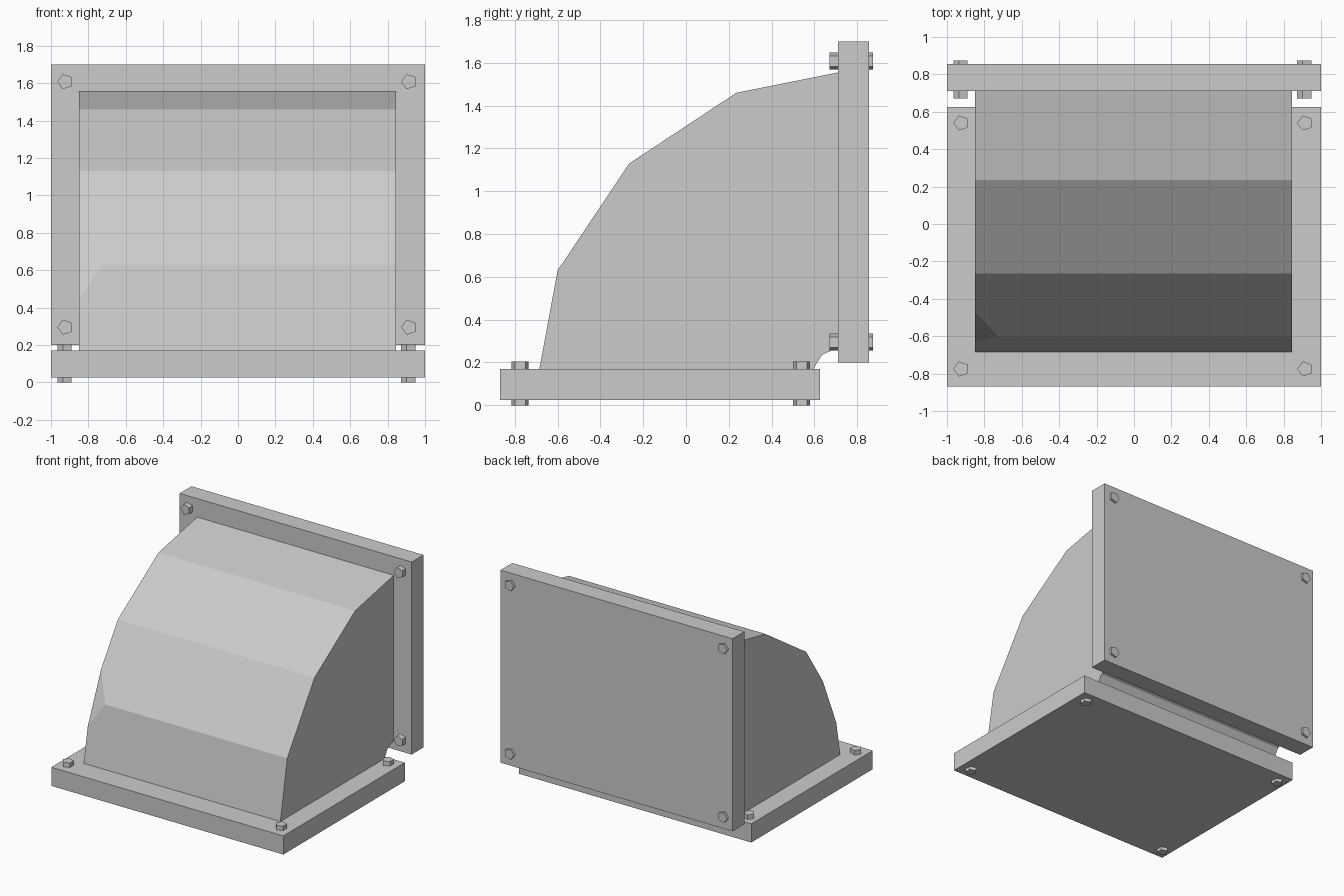
import bpy, bmesh, math
from mathutils import Vector

if "Cube" in bpy.data.objects:
    bpy.data.objects.remove(bpy.data.objects["Cube"])

grey = bpy.data.materials.new("light grey metal")
grey.use_nodes = True
colour = (0.6, 0.6, 0.6, 1)
grey.diffuse_color = colour
grey.node_tree.nodes["Principled BSDF"].inputs["Base Color"].default_value = colour


def prism(name, outline, to_3d, start, end, cut=None):
    """Extrude a flat outline from start to end; to_3d maps (u, v, depth) to x, y, z."""
    bm = bmesh.new()
    lower = [bm.verts.new(to_3d(u, v, start)) for u, v in outline]
    upper = [bm.verts.new(to_3d(u, v, end)) for u, v in outline]
    bm.faces.new(lower)
    bm.faces.new(upper)
    n = len(outline)
    for i in range(n):
        j = (i + 1) % n
        bm.faces.new((lower[i], lower[j], upper[j], upper[i]))
    if cut:
        point, normal = cut
        geom = bm.verts[:] + bm.edges[:] + bm.faces[:]
        res = bmesh.ops.bisect_plane(bm, geom=geom, plane_co=point,
                                     plane_no=normal, clear_outer=True)
        edges = [e for e in res["geom_cut"] if isinstance(e, bmesh.types.BMEdge)]
        bmesh.ops.holes_fill(bm, edges=edges)
    bmesh.ops.recalc_face_normals(bm, faces=bm.faces[:])
    mesh = bpy.data.meshes.new(name)
    bm.to_mesh(mesh)
    bm.free()
    mesh.materials.append(grey)
    obj = bpy.data.objects.new(name, mesh)
    bpy.context.collection.objects.link(obj)
    return obj


def along_x(u, v, d):
    return (d, u, v)


def along_y(u, v, d):
    return (u, d, v)


def along_z(u, v, d):
    return (u, v, d)


def rectangle(u0, u1, v0, v1):
    return [(u0, v0), (u1, v0), (u1, v1), (u0, v1)]


def pentagon(u, v, r=0.042):
    angles = [math.pi + i * math.tau / 5 for i in range(5)]
    return [(u + r * math.cos(a), v + r * math.sin(a)) for a in angles]


# Flanges
prism("base_flange", rectangle(-1, 1, -0.87, 0.625), along_z, 0.025, 0.17)
prism("back_flange", rectangle(-1, 1, 0.2, 1.7), along_y, 0.71, 0.855)

# Curved elbow duct with one dented corner on its right side
profile = [(-0.685, 0.17), (-0.6, 0.63), (-0.265, 1.13), (0.235, 1.46),
           (0.71, 1.555), (0.71, 0.27), (0.635, 0.235), (0.595, 0.17)]
a = Vector((-0.85, -0.47, 0.824))
b = Vector((-0.725, -0.6, 0.63))
c = Vector((-0.85, -0.635, 0.44))
normal = (b - a).cross(c - a).normalized()
if normal.dot(Vector((-0.85, -0.6, 0.63)) - a) < 0:
    normal = -normal
prism("elbow_duct", profile, along_x, -0.85, 0.845, (a, normal))

# Five-sided bolts through the flange corners
for side, x in (("right", -0.924), ("left", 0.914)):
    for place, y in (("front", -0.775), ("rear", 0.54)):
        prism(f"base_bolt_{place}_{side}", pentagon(x, y), along_z, 0, 0.205)
    for place, z in (("lower", 0.295), ("upper", 1.608)):
        prism(f"back_bolt_{place}_{side}", pentagon(x, z), along_y, 0.67, 0.873)
